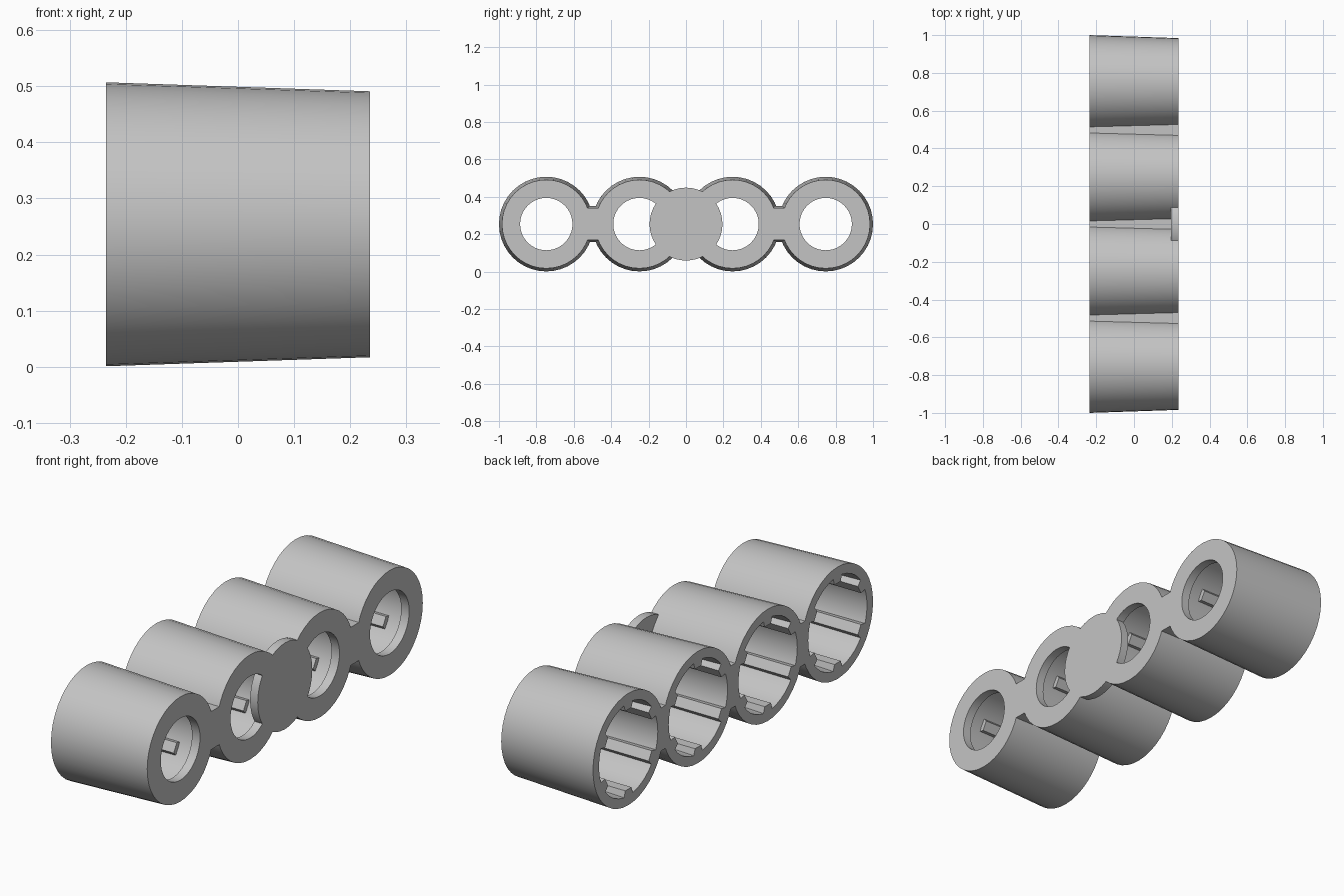
import bpy
import bmesh
import math

cube = bpy.data.objects.get("Cube")
if cube:
    bpy.data.objects.remove(cube)

grey = bpy.data.materials.new("plain grey")
grey.use_nodes = True
colour = (0.55, 0.55, 0.55, 1)
grey.diffuse_color = colour
grey.node_tree.nodes["Principled BSDF"].inputs["Base Color"].default_value = colour

BACK, FRONT = -0.235, 0.235   # open end and plate end along x
AXIS_Z = 0.254
PITCH = 0.498
SIDES = 40


def finish(name, bm, y, smooth=False):
    """Turn a bmesh into a named grey object on the shared axis height."""
    bmesh.ops.recalc_face_normals(bm, faces=bm.faces)
    mesh = bpy.data.meshes.new(name)
    bm.to_mesh(mesh)
    bm.free()
    mesh.materials.append(grey)
    obj = bpy.data.objects.new(name, mesh)
    obj.location = (0, y, AXIS_Z)
    bpy.context.collection.objects.link(obj)
    if smooth:
        bpy.ops.object.select_all(action='DESELECT')
        obj.select_set(True)
        bpy.context.view_layer.objects.active = obj
        bpy.ops.object.shade_smooth_by_angle(angle=math.radians(30))
    return obj


def revolve(bm, profile):
    """Spin a closed (x, radius) profile around the x axis."""
    rings = []
    for i in range(SIDES):
        a = 2 * math.pi * i / SIDES
        rings.append([bm.verts.new((x, r * math.cos(a), r * math.sin(a)))
                      for x, r in profile])
    n = len(profile)
    for i in range(SIDES):
        p, q = rings[i], rings[(i + 1) % SIDES]
        for j in range(n):
            k = (j + 1) % n
            bm.faces.new((p[j], p[k], q[k], q[j]))


def loft(bm, start, end):
    """Join two (x, outline) sections into a capped solid."""
    a, b = [[bm.verts.new((x, y, z)) for y, z in pts] for x, pts in (start, end)]
    bm.faces.new(a)
    bm.faces.new(b[::-1])
    for i in range(len(a)):
        j = (i + 1) % len(a)
        bm.faces.new((a[i], b[i], b[j], a[j]))


def turned(points, angle):
    c, s = math.cos(angle), math.sin(angle)
    return [(r * c - t * s, r * s + t * c) for r, t in points]


# Tapered tubes, each with a holed end plate and gripping ribs inside
for n in range(4):
    y = (n - 1.5) * PITCH
    bm = bmesh.new()
    revolve(bm, [(BACK, 0.253), (FRONT, 0.237), (FRONT, 0.14),
                 (0.195, 0.14), (0.195, 0.2), (BACK, 0.21)])
    finish(f"tube_{n + 1}", bm, y, smooth=True)

    bm = bmesh.new()
    section = [(0.222, -0.036), (0.18, -0.022), (0.18, 0.022), (0.222, 0.036)]
    for k in range(6):
        outline = turned(section, math.radians(30 + 60 * k))
        loft(bm, (BACK, outline), (0.1, outline))
    finish(f"inner_ribs_{n + 1}", bm, y)

# Webs joining neighbouring tubes
for n in range(3):
    bm = bmesh.new()
    sections = [(x, [(-0.03, -h), (0.03, -h), (0.03, h), (-0.03, h)])
                for x, h in ((BACK, 0.097), (FRONT, 0.086))]
    loft(bm, *sections)
    finish(f"web_{n + 1}", bm, (n - 1) * PITCH)

# Round plate across the two middle tubes
bm = bmesh.new()
circle = [(0.195 * math.cos(2 * math.pi * i / SIDES),
           0.195 * math.sin(2 * math.pi * i / SIDES)) for i in range(SIDES)]
loft(bm, (0.197, circle), (FRONT, circle))
finish("round_plate", bm, 0, smooth=True)
